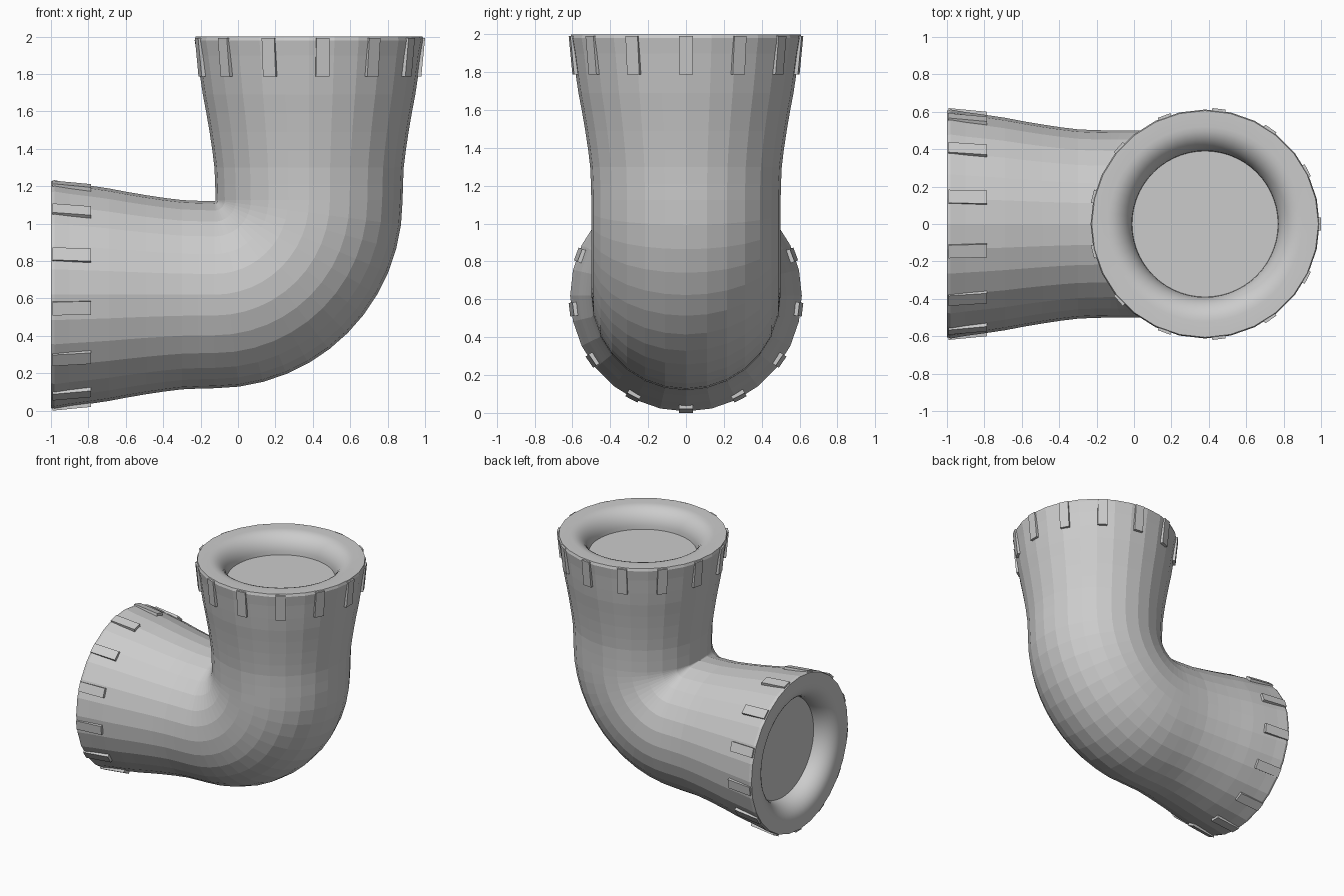
import bpy, bmesh, math
from mathutils import Vector

if "Cube" in bpy.data.objects:
    bpy.data.objects.remove(bpy.data.objects["Cube"])

grey = bpy.data.materials.new("pipe_grey")
grey.diffuse_color = (0.6, 0.6, 0.6, 1)
grey.use_nodes = True
grey.node_tree.nodes["Principled BSDF"].inputs["Base Color"].default_value = grey.diffuse_color

Y = Vector((0, 1, 0))
AXIS = 0.62          # height of the horizontal pipe axis
PIVOT = Vector((-0.125, 0, 1.125))
BEND = 0.505         # bend radius of the centreline
SIDES = 28


def frame(end, d):
    """Centre and outward direction at distance d inside an open end."""
    if end == 0:
        return Vector((-1 + d, 0, AXIS)), Vector((0, 0, -1))
    return Vector((1 - AXIS, 0, 2 - d)), Vector((1, 0, 0))


def ring(bm, centre, n, r, sides):
    return [bm.verts.new(centre + r * (n * math.cos(a) + Y * math.sin(a)))
            for a in (2 * math.pi * i / sides for i in range(sides))]


def bridge(bm, rings):
    for a, b in zip(rings, rings[1:]):
        for i in range(len(a)):
            j = (i + 1) % len(a)
            bm.faces.new((a[i], a[j], b[j], b[i]))


def finish(bm, name):
    bmesh.ops.recalc_face_normals(bm, faces=bm.faces)
    me = bpy.data.meshes.new(name)
    bm.to_mesh(me)
    bm.free()
    me.materials.append(grey)
    ob = bpy.data.objects.new(name, me)
    bpy.context.collection.objects.link(ob)
    return ob


# Elbow body with flared ends, faceted
flare = [(0, 0.606), (0.02, 0.612), (0.1, 0.598), (0.21, 0.583), (0.31, 0.568),
         (0.41, 0.549), (0.51, 0.532), (0.61, 0.517), (0.7, 0.506), (0.79, 0.502)]
bm = bmesh.new()
rings = [ring(bm, *frame(0, d), r, SIDES) for d, r in flare]
STEPS = 12
for k in range(STEPS + 1):
    t = math.pi / 2 * k / STEPS
    n = Vector((math.sin(t), 0, -math.cos(t)))
    rings.append(ring(bm, PIVOT + n * BEND, n, 0.5, SIDES))
rings += [ring(bm, *frame(1, d), r, SIDES) for d, r in reversed(flare)]
bridge(bm, rings)

# Rounded lip, throat and inner disc at each end; outer lip edge meets the body
lip = [(0, 0.606), (0, 0.52)]
lip += [(0.15 * (1 - math.cos(t)), 0.39 + 0.13 * (1 - math.sin(t)))
        for t in (math.pi / 2 * k / 8 for k in range(1, 8))]
# quarter-ellipse: flat at the face, steep at the throat
lip[2:] = [(0.15 * (1 - math.cos(t)), 0.52 - 0.13 * math.sin(t))
           for t in (math.pi / 2 * k / 8 for k in range(1, 9))]
body = finish(bm, "elbow_body")
for end, name in enumerate(("side_opening", "top_opening")):
    bm = bmesh.new()
    rs = [ring(bm, *frame(end, d), r, SIDES if i == 0 else SIDES * 2)
          for i, (d, r) in enumerate(lip)]
    for i in range(SIDES):      # flat annulus from 28 to 56 sides
        j = (i + 1) % SIDES
        a, b = rs[0], rs[1]
        bm.faces.new((a[i], a[j], b[2 * j], b[2 * i + 1], b[2 * i]))
    bridge(bm, rs[1:])
    bm.faces.new(rs[-1])
    bmesh.ops.recalc_face_normals(bm, faces=bm.faces)
    outward = Vector((-1, 0, 0)) if end == 0 else Vector((0, 0, 1))
    if sum(f.normal.dot(outward) for f in bm.faces) < 0:
        bmesh.ops.reverse_faces(bm, faces=bm.faces)
    me = bpy.data.meshes.new(name)
    bm.to_mesh(me)
    bm.free()
    me.materials.append(grey)
    ob = bpy.data.objects.new(name, me)
    bpy.context.collection.objects.link(ob)
    bpy.context.view_layer.objects.active = ob
    ob.select_set(True)
    bpy.ops.object.shade_smooth_by_angle(angle=math.radians(30))
    ob.select_set(False)

# Thin grip tabs around each flared end
TABS, HALF = 13, 0.036
for end, name in enumerate(("side_tabs", "top_tabs")):
    bm = bmesh.new()
    for k in range(TABS):
        a = 2 * math.pi * k / TABS
        sections = []
        for d, outer in ((0.008, 0.62), (0.213, 0.6)):
            c, n = frame(end, d)
            radial = n * math.cos(a) + Y * math.sin(a)
            side = Y * math.cos(a) - n * math.sin(a)
            sections.append([bm.verts.new(c + radial * r + side * s)
                             for r, s in ((0.56, -HALF), (outer, -HALF),
                                          (outer, HALF), (0.56, HALF))])
        bridge(bm, sections)
        for s in sections:
            bm.faces.new(s)
    finish(bm, name)
